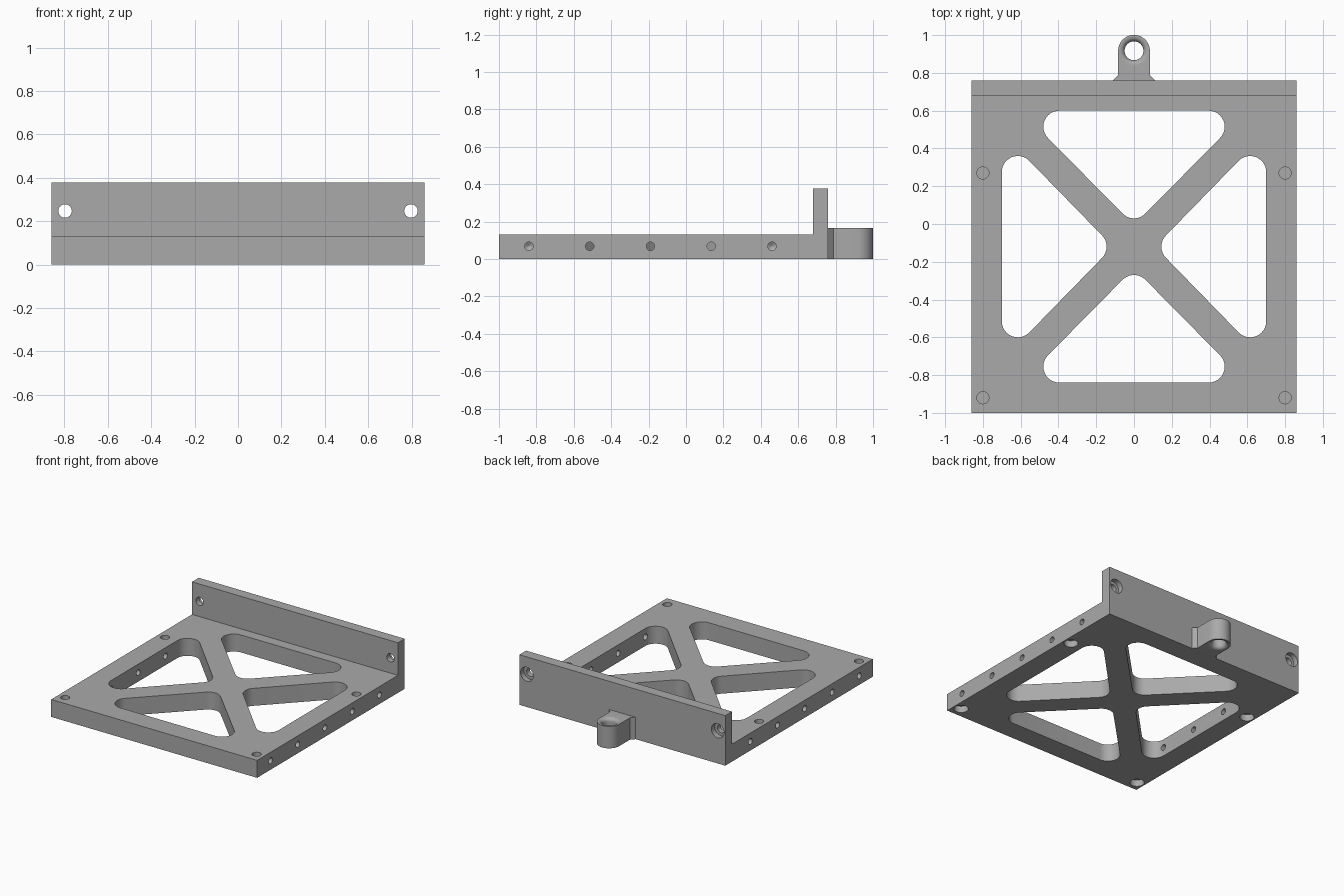
import bpy, bmesh
from math import sin, cos, pi, radians
from mathutils import Matrix, Vector

if "Cube" in bpy.data.objects:
    bpy.data.objects.remove(bpy.data.objects["Cube"], do_unlink=True)

grey = bpy.data.materials.new("plain grey")
grey.use_nodes = True
colour = (0.4, 0.4, 0.4, 1)
grey.diffuse_color = colour
grey.node_tree.nodes["Principled BSDF"].inputs["Base Color"].default_value = colour

AXES = {
    "x": Matrix.Rotation(pi / 2, 4, "Y"),
    "y": Matrix.Rotation(-pi / 2, 4, "X"),
    "z": Matrix.Identity(4),
}


def make_object(name, bm):
    bmesh.ops.recalc_face_normals(bm, faces=bm.faces)
    mesh = bpy.data.meshes.new(name)
    bm.to_mesh(mesh)
    bm.free()
    mesh.materials.append(grey)
    obj = bpy.data.objects.new(name, mesh)
    bpy.context.collection.objects.link(obj)
    return obj


def prism(name, points, offset):
    """Extrude a closed outline of 3D points along an offset."""
    bm = bmesh.new()
    face = bm.faces.new([bm.verts.new(p) for p in points])
    geom = bmesh.ops.extrude_face_region(bm, geom=[face])["geom"]
    verts = [g for g in geom if isinstance(g, bmesh.types.BMVert)]
    bmesh.ops.translate(bm, verts=verts, vec=offset)
    return make_object(name, bm)


def turned(name, profile, location, axis="z", sign=1, sides=32):
    """Solid of revolution from (radius, height) pairs, pointing along an axis."""
    bm = bmesh.new()
    rings = []
    for radius, height in profile:
        rings.append([bm.verts.new((radius * cos(2 * pi * i / sides),
                                    radius * sin(2 * pi * i / sides),
                                    height)) for i in range(sides)])
    for low, high in zip(rings, rings[1:]):
        for i in range(sides):
            j = (i + 1) % sides
            bm.faces.new((low[i], low[j], high[j], high[i]))
    bm.faces.new(rings[0])
    bm.faces.new(rings[-1])
    turn = AXES[axis].copy()
    if sign < 0:
        turn = turn @ Matrix.Rotation(pi, 4, "X")
    bmesh.ops.transform(bm, matrix=Matrix.Translation(location) @ turn, verts=bm.verts)
    return make_object(name, bm)


def arc(centre, radius, start, end, steps=12):
    angles = [radians(start + (end - start) * i / steps) for i in range(steps + 1)]
    return [(centre[0] + radius * cos(a), centre[1] + radius * sin(a)) for a in angles]


def cut(target, cutters):
    for cutter in cutters:
        cutter.hide_render = True
        mod = target.modifiers.new(cutter.name, "BOOLEAN")
        mod.operation, mod.solver, mod.object = "DIFFERENCE", "EXACT", cutter
    bpy.context.view_layer.update()
    graph = bpy.context.evaluated_depsgraph_get()
    mesh = bpy.data.meshes.new_from_object(target.evaluated_get(graph))
    target.modifiers.clear()
    target.data = mesh
    for cutter in cutters:
        bpy.data.objects.remove(cutter, do_unlink=True)


def smooth(obj):
    bpy.ops.object.select_all(action="DESELECT")
    obj.select_set(True)
    bpy.context.view_layer.objects.active = obj
    bpy.ops.object.shade_smooth_by_angle(angle=radians(30))


HALF, FRONT, BACK, MID_Y = 0.86, -1.0, 0.76, -0.12
PLATE, WALL_TOP, WALL_FRONT = 0.132, 0.378, 0.68

# Plate and upright back wall as one L-shaped section
section = [(FRONT, 0), (BACK, 0), (BACK, WALL_TOP), (WALL_FRONT, WALL_TOP),
           (WALL_FRONT, PLATE), (FRONT, PLATE)]
bracket = prism("bracket", [(-HALF, y, z) for y, z in section], (2 * HALF, 0, 0))
cutters = []

# Four rounded triangular windows around the diagonal cross
R = 0.085
for index, (tip, base) in enumerate([(0.23, 0.615), (0.235, 0.635)] * 2):
    outline = (arc((tip, 0), R, 225, 135)
               + arc((base, 0.395), R, 135, 0)
               + arc((base, -0.395), R, 0, -135))
    turn = Matrix.Rotation(index * pi / 2, 4, "Z")
    points = [turn @ Vector((x, y, 0)) + Vector((0, MID_Y, -0.1)) for x, y in outline]
    cutters.append(prism("window_cutter", points, (0, 0, 0.4)))

for side in (-1, 1):
    # Corner holes: narrow pocket above, wide pocket below
    for y in (-0.92, 0.27):
        cutters.append(turned("top_pocket", [(0.032, 0.09), (0.032, 0.2)],
                              (side * 0.8, y, 0)))
        cutters.append(turned("foot_pocket", [(0.05, -0.1), (0.05, 0.05)],
                              (side * 0.8, y, 0)))
    # Stepped screw holes through the wall
    cutters.append(turned("wall_hole",
                          [(0.031, -0.2), (0.031, -0.04), (0.053, -0.04), (0.053, 0.1)],
                          (side * 0.797, BACK, 0.247), "y"))
    # Drilled holes along each edge, with conical ends
    for i in range(5):
        cutters.append(turned("edge_hole",
                              [(0.0225, -0.1), (0.0225, 0.2), (0.002, 0.213)],
                              (side * HALF, -0.84 + 0.325 * i, 0.068), "x", -side, 24))
cut(bracket, cutters)
smooth(bracket)

# Hanging lug with a flared root and a rounded eye
LUG_H, EYE_Y = 0.165, 0.917
outline = ([(0.112, BACK - 0.01), (0.112, BACK), (0.084, 0.788)]
           + arc((0, EYE_Y), 0.084, 0, 180, 32)
           + [(-0.084, 0.788), (-0.112, BACK), (-0.112, BACK - 0.01)])
lug = prism("hanging_lug", [(x, y, 0) for x, y in outline], (0, 0, LUG_H))
FILLET, EYE_R = 0.028, 0.05
flare = arc((EYE_R + FILLET, LUG_H - FILLET), FILLET, 180, 90, 8)
low_flare = [(r, LUG_H - z) for r, z in reversed(flare)]
ends = flare[-1][0]
cut(lug, [turned("eye_cutter",
                 [(ends, -0.05)] + low_flare + flare + [(ends, LUG_H + 0.05)],
                 (0, EYE_Y, 0), sides=40)])
smooth(lug)
